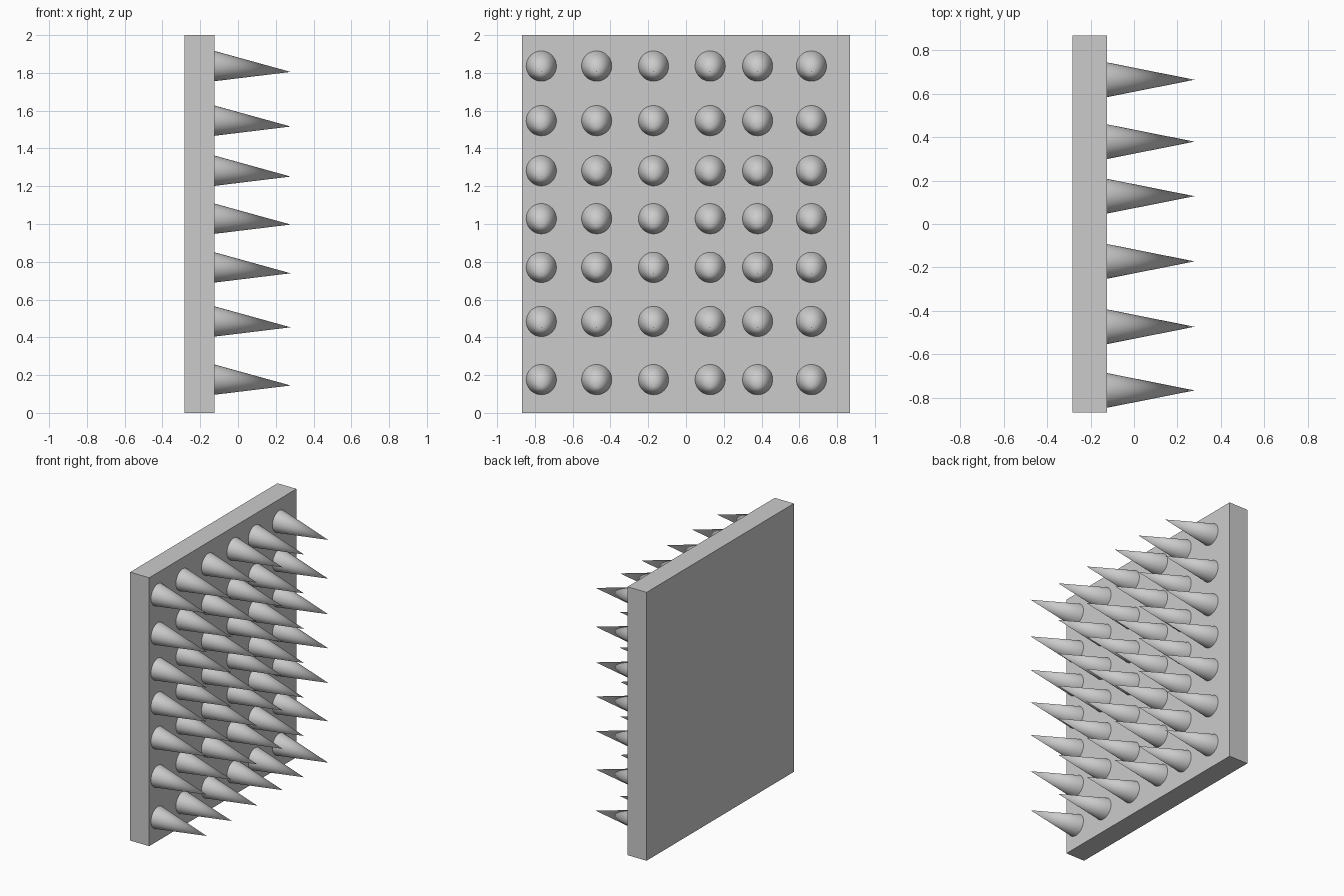
import bpy, bmesh, math
from mathutils import Matrix, Vector

if "Cube" in bpy.data.objects:
    bpy.data.objects.remove(bpy.data.objects["Cube"])

grey = bpy.data.materials.new("plain grey")
grey.diffuse_color = (0.6, 0.6, 0.6, 1)
grey.use_nodes = True
grey.node_tree.nodes["Principled BSDF"].inputs["Base Color"].default_value = grey.diffuse_color

X_BACK, X_FACE, X_TIP = -0.282, -0.125, 0.28
HALF_WIDTH, HEIGHT = 0.867, 2.0
RADIUS, DROOP, EMBED = 0.08, 0.03, 0.02
COLUMNS = [-0.766, -0.473, -0.172, 0.128, 0.379, 0.664]
ROWS = [0.175, 0.483, 0.769, 1.027, 1.281, 1.546, 1.835]


def finish(bm, name):
    mesh = bpy.data.meshes.new(name)
    bm.to_mesh(mesh)
    bm.free()
    mesh.materials.append(grey)
    obj = bpy.data.objects.new(name, mesh)
    bpy.context.collection.objects.link(obj)
    return obj


# Upright wall panel
bm = bmesh.new()
size = Vector((X_FACE - X_BACK, 2 * HALF_WIDTH, HEIGHT))
centre = Vector(((X_FACE + X_BACK) / 2, 0, HEIGHT / 2))
bmesh.ops.create_cube(bm, size=1,
                      matrix=Matrix.Translation(centre) @ Matrix.Diagonal(size).to_4x4())
finish(bm, "wall_panel")

# One spike mesh, drooping slightly, with its base sunk into the panel
length = X_TIP - X_FACE
full = length + EMBED
bm = bmesh.new()
bmesh.ops.create_cone(bm, cap_ends=True, segments=48,
                      radius1=RADIUS * full / length, radius2=0, depth=full,
                      matrix=Matrix.Translation((0, 0, full / 2 - EMBED)))
bmesh.ops.remove_doubles(bm, verts=bm.verts, dist=1e-5)
tilt = math.pi / 2 + math.atan(DROOP / length)
bmesh.ops.rotate(bm, verts=bm.verts, matrix=Matrix.Rotation(tilt, 3, 'Y'))
for f in bm.faces:
    f.smooth = len(f.verts) == 3
for e in bm.edges:
    e.smooth = all(f.smooth for f in e.link_faces)
first = finish(bm, "spike")

# Grid of spikes sharing that mesh
for y in COLUMNS:
    for z in ROWS:
        spike = first if (y, z) == (COLUMNS[0], ROWS[0]) else first.copy()
        if spike is not first:
            bpy.context.collection.objects.link(spike)
        spike.location = (X_FACE, y, z)
